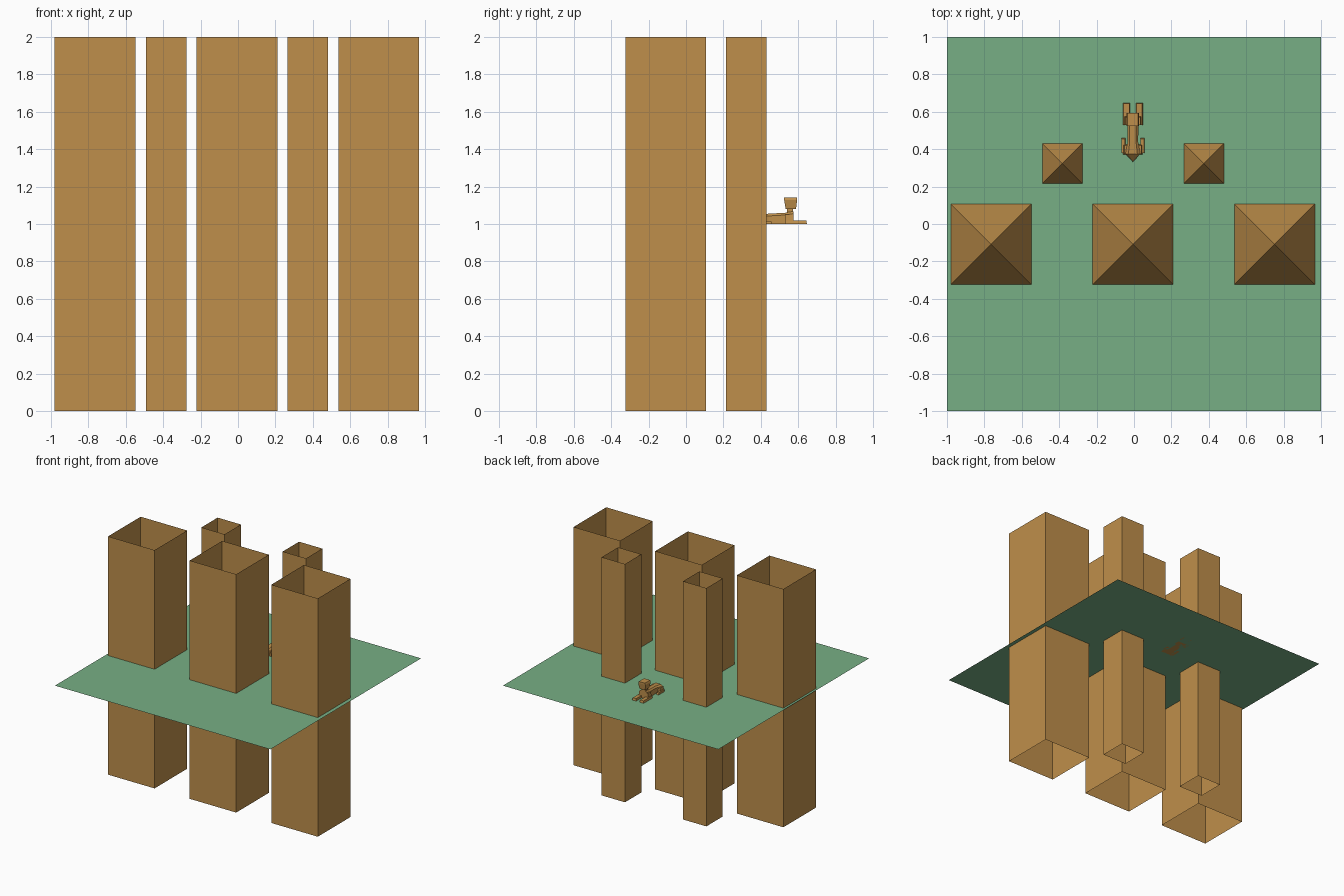
import bpy, bmesh

cube = bpy.data.objects.get("Cube")
if cube:
    bpy.data.objects.remove(cube, do_unlink=True)


def material(name, rgb):
    m = bpy.data.materials.new(name)
    m.use_nodes = True
    m.diffuse_color = (*rgb, 1)
    m.node_tree.nodes["Principled BSDF"].inputs["Base Color"].default_value = (*rgb, 1)
    return m


SAND = material("sandstone", (0.52, 0.275, 0.07))
GREEN = material("grass_green", (0.185, 0.43, 0.235))
GROUND = 1.0
CX = -0.006  # shared middle line of the monuments


def finish(name, bm, mat, fix_normals=True):
    if fix_normals:
        bmesh.ops.recalc_face_normals(bm, faces=bm.faces)
    mesh = bpy.data.meshes.new(name)
    bm.to_mesh(mesh)
    bm.free()
    mesh.materials.append(mat)
    obj = bpy.data.objects.new(name, mesh)
    bpy.context.collection.objects.link(obj)
    return obj


def ring(bm, cx, cy, hx, hy, z):
    return [bm.verts.new((cx + sx * hx, cy + sy * hy, z))
            for sx, sy in ((-1, -1), (1, -1), (1, 1), (-1, 1))]


def loft(name, sections):
    """Closed solid through horizontal rectangles (x0, x1, y0, y1, z)."""
    bm = bmesh.new()
    rings = [ring(bm, CX + (a + b) / 2, (c + d) / 2, (b - a) / 2, (d - c) / 2, z)
             for a, b, c, d, z in sections]
    for lo, hi in zip(rings, rings[1:]):
        for i in range(4):
            j = (i + 1) % 4
            bm.faces.new((lo[i], lo[j], hi[j], hi[i]))
    bm.faces.new(rings[0][::-1])
    bm.faces.new(rings[-1])
    return finish(name, bm, SAND)


def shaft(name, cx, cy, half):
    """Square tube, open at both ends."""
    bm = bmesh.new()
    lo, hi = ring(bm, cx, cy, half, half, 0), ring(bm, cx, cy, half, half, 2)
    for i in range(4):
        j = (i + 1) % 4
        bm.faces.new((lo[i], lo[j], hi[j], hi[i]))
    finish(name, bm, SAND, False)


def pyramid(name, cx, cy, half):
    """Four sloping sides standing on the ground inside a shaft."""
    bm = bmesh.new()
    base = ring(bm, cx, cy, half, half, GROUND)
    tip = bm.verts.new((cx, cy, GROUND + 2 * half))
    for i in range(4):
        bm.faces.new((base[i], base[(i + 1) % 4], tip))
    finish(name, bm, SAND, False)


# Ground sheet
bm = bmesh.new()
bm.faces.new(ring(bm, 0, 0, 1, 1, GROUND))
finish("ground", bm, GREEN, False)

# Shafts and pyramids: three large in front, two small behind
sites = [("large_left", 0.752, -0.108, 0.216), ("large_middle", CX, -0.108, 0.216),
         ("large_right", -0.764, -0.108, 0.216),
         ("small_left", 0.373, 0.323, 0.108), ("small_right", -0.383, 0.323, 0.108)]
for label, x, y, half in sites:
    shaft(label + "_shaft", x, y, half)
    pyramid(label + "_pyramid", x, y, half - 0.001)

# Reclining statue facing +y: body with a wedge-shaped rump
bm = bmesh.new()
profile = [(0.375, 0.040, 1.050), (0.44, 0.028, 1.055), (0.53, 0.030, 1.060), (0.575, 0.034, 1.068)]
rings = []
for y, hw, top in profile:
    rings.append([bm.verts.new((CX + x, y, z)) for x, z in
                  ((-hw, GROUND), (hw, GROUND), (hw, top - 0.012), (hw * 0.6, top),
                   (-hw * 0.6, top), (-hw, top - 0.012))])
for a, b in zip(rings, rings[1:]):
    for i in range(6):
        j = (i + 1) % 6
        bm.faces.new((a[i], a[j], b[j], b[i]))
bm.faces.new(rings[-1])
tip = bm.verts.new((CX, 0.332, 1.008))
for i in range(6):
    bm.faces.new((rings[0][i], rings[0][(i + 1) % 6], tip))
finish("statue_body", bm, SAND)

# Neck and flaring head
loft("statue_neck", [(-0.017, 0.017, 0.54, 0.573, 1.055), (-0.017, 0.017, 0.54, 0.573, 1.085)])
loft("statue_head", [(-0.026, 0.026, 0.533, 0.588, 1.08), (-0.034, 0.034, 0.525, 0.594, 1.128),
                     (-0.028, 0.028, 0.525, 0.594, 1.142)])

# Paws, haunches and hind feet on both sides
for side, s in (("left", 1), ("right", -1)):
    def pair(name, sections):
        loft(side + "_" + name, [(min(s * a, s * b), max(s * a, s * b), c, d, z)
                                 for a, b, c, d, z in sections])
    pair("front_paw", [(0.016, 0.054, 0.53, 0.647, GROUND), (0.019, 0.050, 0.53, 0.643, 1.018)])
    pair("shoulder", [(0.022, 0.046, 0.53, 0.575, GROUND), (0.022, 0.040, 0.53, 0.573, 1.05)])
    pair("haunch", [(0.020, 0.052, 0.372, 0.425, GROUND), (0.020, 0.046, 0.375, 0.42, 1.038)])
    pair("hind_foot", [(0.040, 0.062, 0.38, 0.46, GROUND), (0.042, 0.060, 0.38, 0.455, 1.016)])
